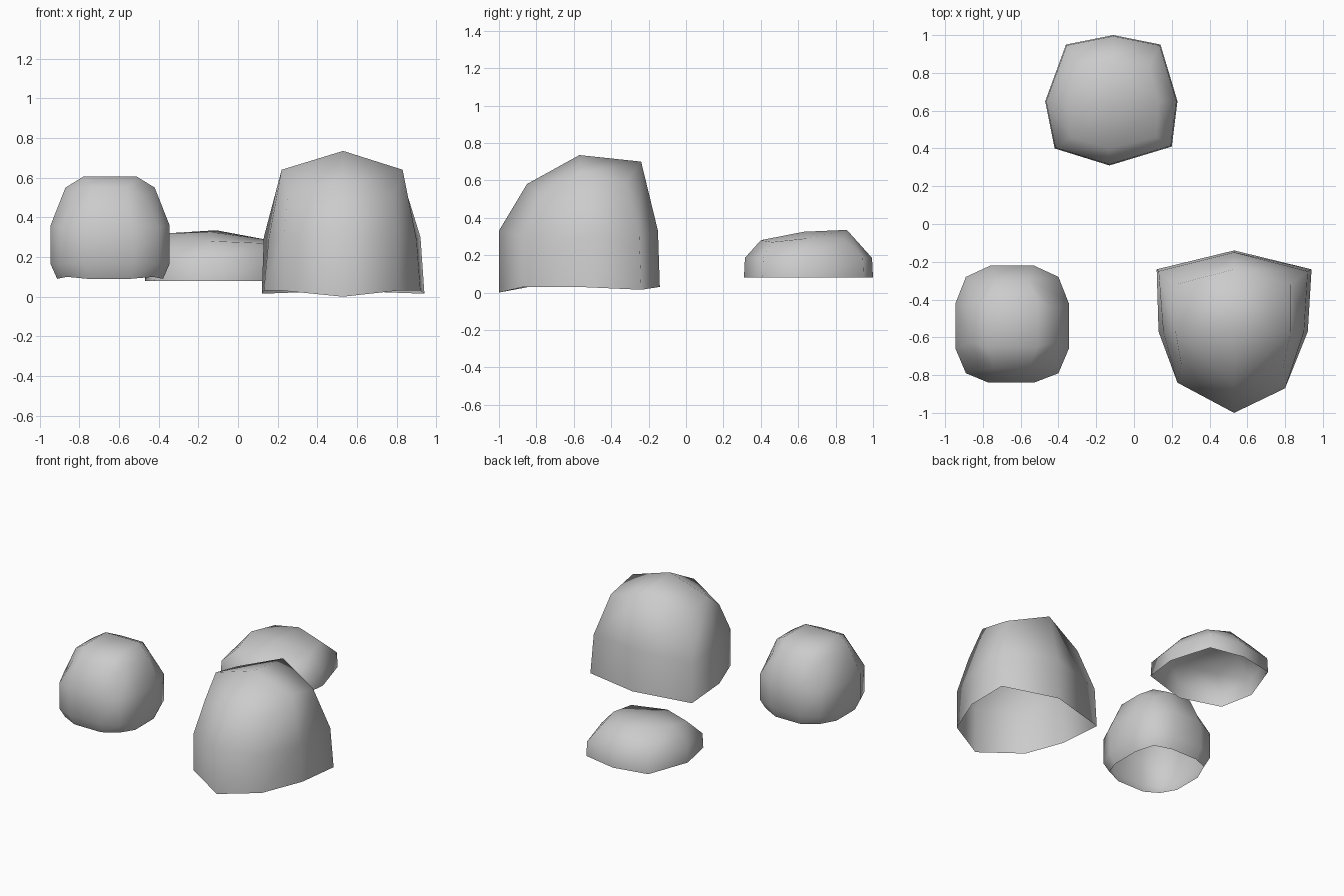
import bpy, bmesh

if "Cube" in bpy.data.objects:
    bpy.data.objects.remove(bpy.data.objects["Cube"])


def ring(outline, centre, scale, heights):
    """Scale an outline about its centre and lift it to the given heights."""
    cx, cy = centre
    return [(cx + (x - cx) * scale, cy + (y - cy) * scale, heights[i % len(heights)])
            for i, (x, y) in enumerate(outline)]


def rock(name, rings, crown):
    """Skin stacked rings; cap with one crown point (8 sides) or four (12 sides). Open below."""
    bm = bmesh.new()
    loops = [[bm.verts.new(p) for p in r] for r in rings]
    c = [bm.verts.new(p) for p in crown]
    n = len(rings[0])
    for a, b in zip(loops, loops[1:]):
        for i in range(n):
            j = (i + 1) % n
            bm.faces.new((a[i], a[j], b[j], b[i]))
    top, step = loops[-1], n // 4
    for k in range(4):
        i = k * step
        bm.faces.new((top[i - 1], top[i], top[i + 1], c[k % len(c)]))
        if len(c) == 4:
            bm.faces.new((top[i + 1], top[i + 2], c[(k + 1) % 4], c[k]))
    if len(c) == 4:
        bm.faces.new(c)
    bmesh.ops.recalc_face_normals(bm, faces=bm.faces[:])
    if sum(f.normal.z for f in bm.faces) < 0:
        bmesh.ops.reverse_faces(bm, faces=bm.faces[:])
    for f in bm.faces:
        f.smooth = True
    mesh = bpy.data.meshes.new(name)
    bm.to_mesh(mesh)
    bm.free()
    obj = bpy.data.objects.new(name, mesh)
    bpy.context.collection.objects.link(obj)
    return obj


# Tall rock, front right (outlines run counter-clockwise from the front left corner)
base = [(.23, -.84), (.53, -1), (.80, -.87), (.92, -.57),
        (.94, -.24), (.53, -.14), (.12, -.24), (.13, -.57)]
waist = [(.23, -.84), (.53, -1), (.80, -.87), (.90, -.57),
         (.92, -.25), (.53, -.15), (.13, -.25), (.155, -.57)]
shoulder = [(.25, -.74, .51), (.53, -.85, .58), (.79, -.76, .51), (.83, -.57, .64),
            (.83, -.32, .59), (.53, -.24, .70), (.22, -.32, .59), (.22, -.57, .64)]
rock("tall_rock",
     [ring(base, (.53, -.57), 1, [.03, 0, .03, .03, .015, .03, .015, .03]),
      ring(waist, (.53, -.57), 1, [.30, .33, .30, .29]), shoulder],
     [(.53, -.57, .735)])

# Flat rock, back
base = [(-.42, .40), (-.13, .31), (.20, .41), (.23, .65),
        (.14, .95), (-.11, 1), (-.36, .95), (-.47, .65)]
shoulder = [(-.33, .46, .27), (-.13, .40, .28), (.12, .46, .27), (.13, .65, .29),
            (.08, .84, .29), (-.11, .86, .335), (-.29, .84, .31), (-.35, .65, .32)]
rock("flat_rock",
     [ring(base, (-.12, .65), 1, [.08]),
      ring(base, (-.12, .65), .985, [.185]), shoulder],
     [(-.13, .63, .325)])

# Rounded rock, front left
base = [(-.89, -.79), (-.77, -.84), (-.53, -.84), (-.40, -.79),
        (-.345, -.66), (-.345, -.42), (-.40, -.28), (-.53, -.22),
        (-.76, -.22), (-.89, -.28), (-.945, -.42), (-.945, -.66)]
mid = (-.645, -.53)
rock("rounded_rock",
     [ring(base, mid, .89, [.10, .09, .09]),
      ring(base, mid, 1, [.165]),
      ring(base, mid, 1, [.35, .36, .36]),
      ring(base, mid, .75, [.50, .55, .55])],
     [(-.78, -.65, .605), (-.51, -.65, .605), (-.51, -.41, .605), (-.78, -.41, .605)])
